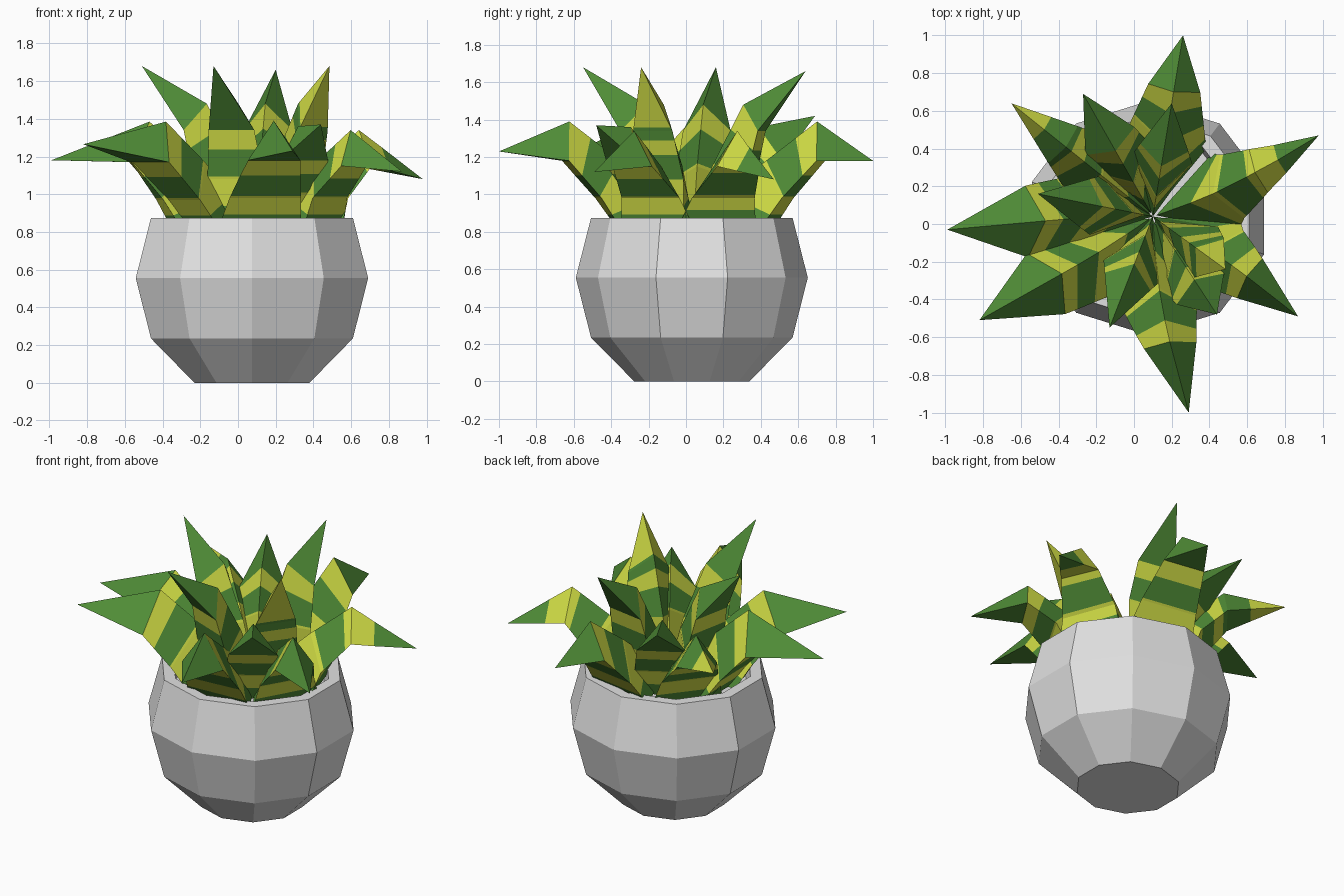
import bpy, bmesh, math
from mathutils import Vector, Matrix

cube = bpy.data.objects.get("Cube")
if cube:
    bpy.data.objects.remove(cube)


def material(name, rgb):
    m = bpy.data.materials.new(name)
    m.use_nodes = True
    m.diffuse_color = (*rgb, 1)
    bsdf = m.node_tree.nodes["Principled BSDF"]
    bsdf.inputs["Base Color"].default_value = (*rgb, 1)
    bsdf.inputs["Roughness"].default_value = 0.9
    return m


GREY = material("pot grey", (0.76, 0.76, 0.76))
GREEN = material("leaf green", (0.08, 0.265, 0.038))
YELLOW = material("leaf yellow", (0.64, 0.73, 0.06))


def finish(name, bm, mats):
    bmesh.ops.recalc_face_normals(bm, faces=bm.faces)
    mesh = bpy.data.meshes.new(name)
    bm.to_mesh(mesh)
    bm.free()
    for m in mats:
        mesh.materials.append(m)
    obj = bpy.data.objects.new(name, mesh)
    bpy.context.collection.objects.link(obj)
    return obj


def bridge(bm, a, b, colour=0):
    n = len(a)
    for i in range(n):
        j = (i + 1) % n
        bm.faces.new((a[i], a[j], b[j], b[i])).material_index = colour


# Ten-sided hollow pot: radius and height from the base up and over the rim
def build_pot(sides=10):
    profile = [(0.321, 0), (0.563, 0.235), (0.648, 0.555), (0.563, 0.875),
               (0.49, 0.875), (0.47, 0.76)]
    bm = bmesh.new()
    rings = []
    for r, z in profile:
        ring = []
        for i in range(sides):
            a = math.pi / 2 + math.tau * i / sides
            ring.append(bm.verts.new((0.074 + r * math.cos(a),
                                      0.031 + r * 0.957 * math.sin(a), z)))
        rings.append(ring)
    for a, b in zip(rings, rings[1:]):
        bridge(bm, a, b)
    bm.faces.new(rings[0])
    bm.faces.new(rings[-1])
    finish("pot", bm, [GREY])


CENTRE = Vector((0.1, 0.04, 0))

# Leaf sections: ridge radius, ridge height, edge radius, edge height, half width
BASE = (0.02, 0.86, 0.4, 0.82, 0.22)
WIDE = [BASE, (0.33, 1.17, 0.5, 0.97, 0.21), (0.57, 1.385, 0.67, 1.17, 0.19)]
LONG = [BASE, (0.38, 1.17, 0.51, 0.98, 0.19), (0.67, 1.39, 0.69, 1.18, 0.14)]
SHORT = [BASE, (0.34, 1.15, 0.45, 0.98, 0.18), (0.59, 1.34, 0.61, 1.15, 0.125)]
MEDIUM = [(0.02, 0.84, 0.3, 0.82, 0.15), (0.2, 1.15, 0.37, 1.0, 0.17),
          (0.4, 1.36, 0.46, 1.18, 0.15)]
UPRIGHT = [(0.0, 0.84, 0.28, 0.82, 0.14), (0.1, 1.15, 0.31, 1.08, 0.16),
           (0.27, 1.48, 0.37, 1.34, 0.13)]

# Stripe ends along the leaf; colours alternate from green
STRIPES = [0, 0.45, 1.05, 1.6, 2, 3]
HIGH_STRIPES = [0, 0.6, 1.1, 1.8, 2.35, 3]
HALF_TIP = [0, 0.45, 1.05, 1.5, 1.85, 2.4, 3]
FULL_TIP = [0, 0.45, 1, 1.5, 1.8, 2.05, 3]


# The base of a leaf may be turned about the centre, so that it curves sideways
def build_leaf(name, tip, sections, stops, turn=0):
    tip = Vector(tip)
    straight = tip - CENTRE
    straight.z = 0
    reach = straight.length
    straight.normalize()
    up = Vector((0, 0, 1))
    keys = sections + [(reach, tip.z, reach, tip.z, 0)]
    bm = bmesh.new()

    def ring(t):
        k = min(int(t), 2)
        f = t - k
        rr, rz, er, ez, w = [a + (b - a) * f for a, b in zip(keys[k], keys[k + 1])]
        out = Matrix.Rotation(math.radians(turn * (1 - t / 3)), 3, "Z") @ straight
        side = up.cross(out)
        ridge = CENTRE + out * rr + up * rz
        edge = CENTRE + out * er + up * ez
        return [bm.verts.new(p) for p in (ridge, edge + side * w, edge - side * w)]

    # Rings at the stripe ends and at the bends
    steps = sorted(set(stops[:-1]) | {1, 2})
    rings = [ring(t) for t in steps]
    for t, a, b in zip(steps, rings, rings[1:]):
        band = sum(1 for s in stops if s <= t) - 1
        bridge(bm, a, b, band % 2)
    bm.faces.new(rings[0])
    point = bm.verts.new(tip)
    last = rings[-1]
    for i in range(3):
        face = bm.faces.new((last[i], last[(i + 1) % 3], point))
        face.material_index = (len(stops) - 2) % 2
    finish(name, bm, [GREEN, YELLOW])


build_pot()

LEAVES = [
    ("outer_leaf_right", (-0.99, -0.03, 1.18), WIDE, STRIPES, -4),
    ("outer_leaf_front_right", (-0.82, -0.51, 1.265), WIDE, STRIPES, 4),
    ("outer_leaf_front", (0.29, -1.0, 1.23), LONG, STRIPES, -8),
    ("outer_leaf_front_left", (0.87, -0.49, 1.12), SHORT, STRIPES, 6),
    ("outer_leaf_back_left", (0.98, 0.47, 1.08), SHORT, HIGH_STRIPES, -8),
    ("outer_leaf_back", (0.26, 1.0, 1.18), LONG, STRIPES),
    ("outer_leaf_back_right", (-0.65, 0.64, 1.25), SHORT, HALF_TIP),
    ("middle_leaf_back", (-0.27, 0.69, 1.42), MEDIUM, STRIPES),
    ("middle_leaf_front", (0.44, -0.48, 1.37), MEDIUM, STRIPES),
    ("upright_leaf_right", (-0.51, 0.16, 1.68), UPRIGHT, STRIPES),
    ("upright_leaf_front", (-0.13, -0.55, 1.68), UPRIGHT, STRIPES),
    ("upright_leaf_back", (0.2, 0.64, 1.66), UPRIGHT, STRIPES),
    ("upright_leaf_left", (0.485, -0.24, 1.68), UPRIGHT, FULL_TIP),
]
for leaf in LEAVES:
    build_leaf(*leaf)
